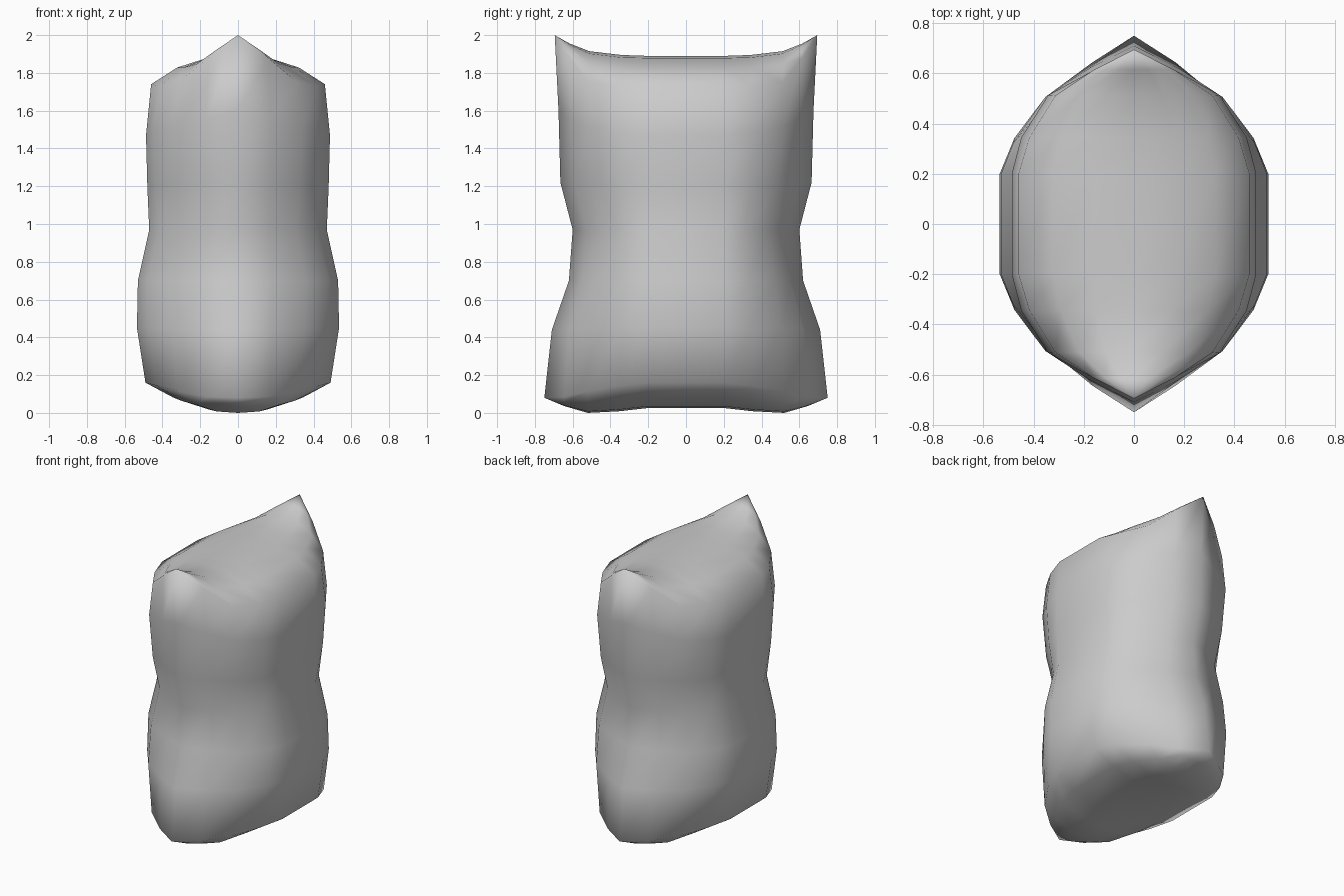
import bpy, bmesh

if "Cube" in bpy.data.objects:
    bpy.data.objects.remove(bpy.data.objects["Cube"])

# Quarter outline, from the pointed front/back ridge (0) to the flat side (4)
FX = [0, 0.34, 0.66, 0.89, 1]
FY = [1, 0.82, 0.60, 0.28, 0]
BULGE = [0, 0.5, 1, 0.6, 0]
SIDE_Y = 0.2

# Rings: half width, ridge y, corner fullness, then height at each outline column
def slant(ridge, side):
    return [ridge + (side - ridge) * f for f in FX]

RINGS = [
    (0.49, 0.75, -0.02, [0.08, 0.085, 0.115, 0.145, 0.16]),
    (0.535, 0.71, 0.0, slant(0.44, 0.45)),
    (0.53, 0.62, 0.03, slant(0.70, 0.70)),
    (0.47, 0.60, 0.0, slant(0.97, 0.97)),
    (0.48, 0.665, 0.03, slant(1.22, 1.20)),
    (0.487, 0.675, 0.06, slant(1.60, 1.47)),
    (0.46, 0.695, 0.03, [2.0, 1.88, 1.75, 1.73, 1.74]),
]

bm = bmesh.new()

def quarter(ring):
    w, d, b, zs = ring
    return [(w * fx * (1 + b * k), (SIDE_Y + (d - SIDE_Y) * fy) * (1 + b * k), z)
            for fx, fy, k, z in zip(FX, FY, BULGE, zs)]

def full_loop(ring):
    q = quarter(ring)
    right = [(x, -y, z) for x, y, z in q] + q[::-1]
    left = [(-x, y, z) for x, y, z in right[-2:0:-1]]
    return [bm.verts.new(p) for p in right + left]

# Side walls
loops = [full_loop(r) for r in RINGS]
n = len(loops[0])
for a, b in zip(loops, loops[1:]):
    for i in range(n):
        j = (i + 1) % n
        bm.faces.new((a[i], a[j], b[j], b[i]))

# Domed caps: crosswise rows spanning the ring, closing on the two ridge points
def cap(ring, centre_z, power):
    q = quarter(ring)
    rows = []
    order = [(i, -1) for i in range(1, 5)] + [(i, 1) for i in range(4, 0, -1)]
    for i, s in order:
        x, y, z = q[i]
        c = centre_z[i - 1]
        rows.append([bm.verts.new((x * f, s * y, c + (z - c) * abs(f) ** power))
                     for f in (-1, -0.7, -0.36, 0, 0.36, 0.7, 1)])
    for a, b in zip(rows, rows[1:]):
        for k in range(6):
            bm.faces.new((a[k], a[k + 1], b[k + 1], b[k]))
    for row, s in ((rows[0], -1), (rows[-1], 1)):
        tip = bm.verts.new((0, s * q[0][1], q[0][2]))
        for k in range(6):
            bm.faces.new((row[k], row[k + 1], tip))

cap(RINGS[-1], [1.955, 1.915, 1.895, 1.89], 2.5)
cap(RINGS[0], [0.04, 0.004, 0.013, 0.03], 2.6)

bmesh.ops.remove_doubles(bm, verts=bm.verts, dist=0.0005)
bmesh.ops.recalc_face_normals(bm, faces=bm.faces)
low = min(v.co.z for v in bm.verts)
for v in bm.verts:
    if v.co.z < 0.06:
        v.co.z -= low
for f in bm.faces:
    f.smooth = True

mesh = bpy.data.meshes.new("stuffed_sack")
bm.to_mesh(mesh)
bm.free()
bpy.context.collection.objects.link(bpy.data.objects.new("stuffed_sack", mesh))
